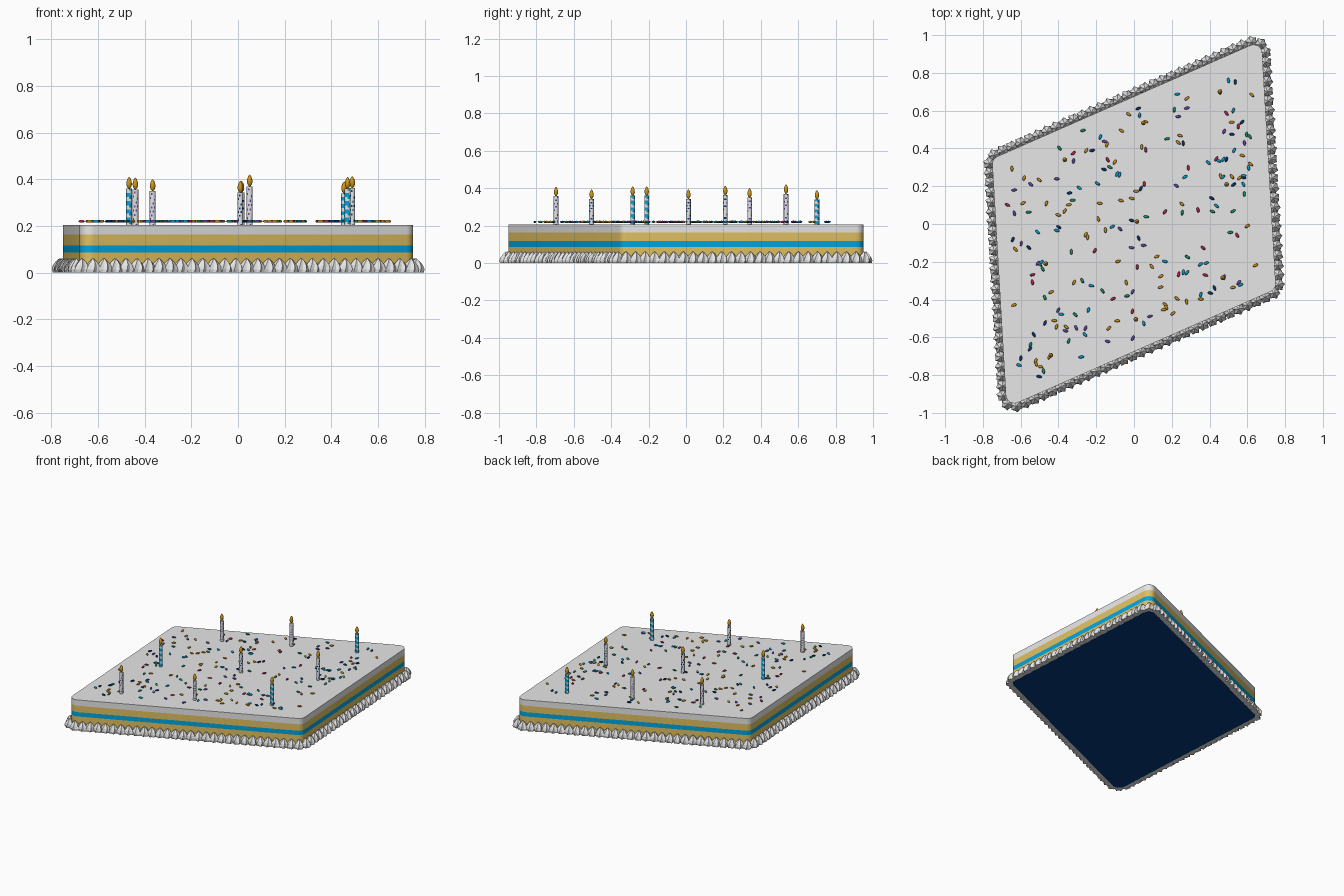
import bpy, bmesh, math, random
from mathutils import Vector, Matrix

cube = bpy.data.objects.get("Cube")
if cube:
    bpy.data.objects.remove(cube)
random.seed(11)


def material(name, rgb):
    m = bpy.data.materials.new(name)
    m.use_nodes = True
    m.diffuse_color = (*rgb, 1)
    m.node_tree.nodes["Principled BSDF"].inputs["Base Color"].default_value = (*rgb, 1)
    return m


WHITE = material("white icing", (0.8, 0.8, 0.8))
SPONGE = material("golden sponge", (0.75, 0.53, 0.12))
BLUE = material("bright blue", (0.0, 0.38, 0.75))
NAVY = material("navy", (0.001, 0.04, 0.2))
GOLD = material("gold flame", (0.64, 0.31, 0.01))
PURPLE = material("purple", (0.13, 0.07, 0.45))
RED = material("red", (0.5, 0.02, 0.08))
GREEN = material("green", (0.01, 0.3, 0.15))


def finish(name, bm, mats, smooth=True):
    bmesh.ops.recalc_face_normals(bm, faces=bm.faces)
    mesh = bpy.data.meshes.new(name)
    bm.to_mesh(mesh)
    bm.free()
    for m in mats:
        mesh.materials.append(m)
    if smooth:
        mesh.shade_smooth()
        mesh.set_sharp_from_angle(angle=math.radians(50))
    ob = bpy.data.objects.new(name, mesh)
    bpy.context.collection.objects.link(ob)


def loft(bm, rings):
    """Join closed rings of points with quads, cap both ends."""
    loops = [[bm.verts.new(p) for p in ring] for ring in rings]
    n = len(loops[0])
    sides = []
    for j, (a, b) in enumerate(zip(loops, loops[1:])):
        for i in range(n):
            k = (i + 1) % n
            sides.append((i, j, bm.faces.new((a[i], a[k], b[k], b[i]))))
    bm.faces.new(loops[0][::-1])
    bm.faces.new(loops[-1])
    return sides


def circle(x, y, z, r, n):
    return [(x + r * math.cos(math.tau * i / n), y + r * math.sin(math.tau * i / n), z)
            for i in range(n)]


# Skewed four-sided footprint with rounded corners
A, B = Vector((-0.675, -0.972)), Vector((0.752, -0.345))
CORNERS = [A, B, -A, -B]
RADIUS = 0.045


def footprint(grow=0.0, steps=6):
    points = []
    for i, c in enumerate(CORNERS):
        d0 = (c - CORNERS[i - 1]).normalized()
        d1 = (CORNERS[(i + 1) % 4] - c).normalized()
        inward = (d1 - d0).normalized()
        centre = c + inward * RADIUS / math.sin(d1.angle(-d0) / 2)
        start = math.atan2(-d0.x, d0.y)
        sweep = d0.angle(d1)
        for k in range(steps + 1):
            a = start + sweep * k / steps
            points.append(centre + Vector((math.cos(a), math.sin(a))) * (RADIUS + grow))
    return points


def slab(name, z0, z1, mat):
    bm = bmesh.new()
    loft(bm, [[(p.x, p.y, z) for p in footprint()] for z in (z0, z1)])
    finish(name, bm, [mat])


# Cake layers on a thin board
slab("cake_board", 0.0, 0.004, NAVY)
slab("lower_sponge", 0.004, 0.086, SPONGE)
slab("blue_filling", 0.086, 0.117, BLUE)
slab("upper_sponge", 0.117, 0.163, SPONGE)
slab("icing_top", 0.163, 0.205, WHITE)

# Piped star dollops around the base
DOLLOP = [(0.001, 0.032), (0.014, 0.035), (0.03, 0.03), (0.045, 0.019), (0.056, 0.008), (0.061, 0.001)]


def dollop(bm, x, y):
    turn = random.uniform(0, math.tau)
    rings = []
    for z, r in DOLLOP:
        ring = []
        for i in range(12):
            a = math.tau * i / 12 + turn + z * 8
            rr = r * (0.76 if i % 2 else 1)
            ring.append((x + rr * math.cos(a), y + rr * math.sin(a), z))
        rings.append(ring)
    loft(bm, rings)


def spaced(points, count):
    """Points evenly spread along a closed path."""
    pairs = list(zip(points, points[1:] + points[:1]))
    step = sum((b - a).length for a, b in pairs) / count
    travelled, wanted = 0.0, 0.0
    for a, b in pairs:
        length = (b - a).length
        while wanted < travelled + length:
            yield a.lerp(b, (wanted - travelled) / length)
            wanted += step
        travelled += length


bm = bmesh.new()
for p in spaced(footprint(0.015), 112):
    dollop(bm, p.x, p.y)
finish("piped_border", bm, [WHITE], smooth=False)

# Candles: x, y, top height, pattern colour
CANDLES = [
    (0.455, 0.70, 0.34, BLUE), (0.05, 0.535, 0.37, PURPLE), (-0.366, 0.34, 0.35, PURPLE),
    (0.49, 0.21, 0.363, NAVY), (0.015, 0.013, 0.343, NAVY), (-0.467, -0.21, 0.36, BLUE),
    (0.47, -0.285, 0.36, BLUE), (0.01, -0.505, 0.343, NAVY), (-0.44, -0.695, 0.357, PURPLE),
]
FLAME = [(0.0, 0.003), (0.008, 0.009), (0.018, 0.012), (0.03, 0.011), (0.042, 0.007), (0.05, 0.001)]
STEPS = 18
for n, (x, y, top, colour) in enumerate(CANDLES, 1):
    bm = bmesh.new()
    heights = [0.2 + (top - 0.2) * j / STEPS for j in range(STEPS + 1)]
    for i, j, face in loft(bm, [circle(x, y, z, 0.0125, 12) for z in heights]):
        if colour == BLUE:
            # broad spiral stripe
            face.material_index = int((i + 3 * j) % 12 < 7)
        else:
            # scattered flecks
            face.material_index = int((5 * i + 3 * j) % 11 < 2)
    finish(f"candle_{n}", bm, [WHITE, colour])
    bm = bmesh.new()
    loft(bm, [circle(x, y, top + z, r, 10) for z, r in FLAME])
    finish(f"flame_{n}", bm, [GOLD])

# Sprinkles scattered just above the icing
COLOURS = [NAVY, BLUE, GOLD, GREEN, PURPLE, RED]
bm = bmesh.new()
half_u, half_v = (B - A) / 2, (-B - A) / 2
for s in range(200):
    p = half_u * random.uniform(-0.91, 0.91) + half_v * random.uniform(-0.91, 0.91)
    place = (Matrix.Translation((p.x, p.y, 0.22))
             @ Matrix.Rotation(random.uniform(0, math.pi), 4, "Z")
             @ Matrix.Diagonal((0.015, 0.0075, 0.006, 1)))
    ball = bmesh.ops.create_uvsphere(bm, u_segments=10, v_segments=8, radius=1, matrix=place)
    # gold is the most common colour
    index = random.choice((0, 1, 2, 2, 3, 4, 5))
    for face in {f for v in ball["verts"] for f in v.link_faces}:
        face.material_index = index
finish("sprinkles", bm, COLOURS)
